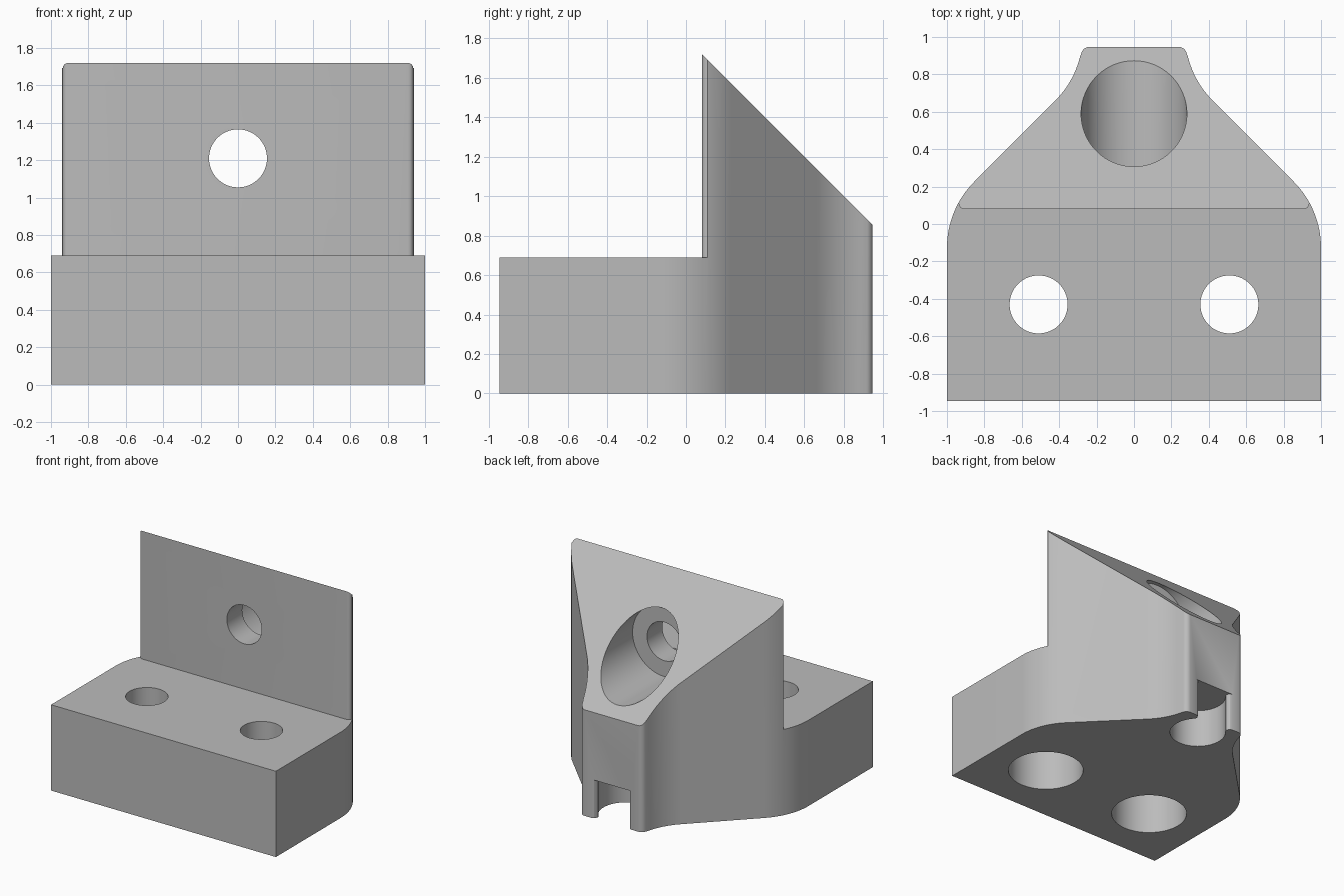
import bpy, bmesh
from math import sin, cos, pi, radians
from mathutils import Matrix, Vector

cube = bpy.data.objects.get("Cube")
if cube:
    bpy.data.objects.remove(cube, do_unlink=True)

grey = bpy.data.materials.new("plain_grey")
grey.use_nodes = True
colour = (0.5, 0.5, 0.5, 1)
grey.diffuse_color = colour
grey.node_tree.nodes["Principled BSDF"].inputs["Base Color"].default_value = colour

HALF_DEPTH = 0.947
WALL_Y = 0.08      # front of the upright wall
BASE_Z = 0.69      # top of the base block
HOLE_R, BORE_R, WALL = 0.155, 0.283, 0.195


def arc(cx, cy, r, start, end, n):
    """Points on an arc, angles in degrees."""
    return [(cx + r * cos(radians(start + (end - start) * i / n)),
             cy + r * sin(radians(start + (end - start) * i / n))) for i in range(n + 1)]


def mirrored(half):
    """Close a right-hand half outline with its mirror image."""
    return half + [(-x, y) for x, y in reversed(half)]


def make_object(name, bm):
    bmesh.ops.recalc_face_normals(bm, faces=bm.faces)
    mesh = bpy.data.meshes.new(name)
    bm.to_mesh(mesh)
    bm.free()
    obj = bpy.data.objects.new(name, mesh)
    bpy.context.collection.objects.link(obj)
    mesh.materials.append(grey)
    return obj


def prism(name, outline, z0, top):
    """Extrude a plan outline from z0 up to top(y)."""
    bm = bmesh.new()
    low = [bm.verts.new((x, y, z0)) for x, y in outline]
    high = [bm.verts.new((x, y, top(y))) for x, y in outline]
    bm.faces.new(low)
    bm.faces.new(high)
    for i in range(len(low)):
        j = (i + 1) % len(low)
        bm.faces.new((low[i], low[j], high[j], high[i]))
    return make_object(name, bm)


def cylinder(name, r, start, end):
    """Round cutter between two points."""
    a, b = Vector(start), Vector(end)
    turn = (b - a).to_track_quat('Z', 'Y').to_matrix().to_4x4()
    bm = bmesh.new()
    bmesh.ops.create_cone(bm, cap_ends=True, segments=64, radius1=r, radius2=r,
                          depth=(b - a).length,
                          matrix=Matrix.Translation((a + b) / 2) @ turn)
    return make_object(name, bm)


def cut(body, cutter):
    cutter.hide_render = True
    mod = body.modifiers.new("cut", 'BOOLEAN')
    mod.operation, mod.solver, mod.object = 'DIFFERENCE', 'EXACT', cutter
    bpy.context.view_layer.objects.active = body
    bpy.ops.object.modifier_apply(modifier=mod.name)
    bpy.data.objects.remove(cutter, do_unlink=True)


# Whole body: tapered plan with a 45 degree sloping top
half = [(1, -HALF_DEPTH)]
half += arc(0.5, -0.127, 0.5, 0, 45, 16)
half += arc(0.774, 1.014, 0.5, 225, 194, 12)
half += arc(0.238, 0.902, 0.045, 14, 90, 8)
body = prism("angle_bracket", mirrored(half), 0, lambda y: 1.8 - y)

# Step in front of the wall, with rounded wall corners
step = [(1.2, -1.2), (1.2, 0.115), (0.937, 0.108), (0.935, 0.098),
        (0.929, 0.088), (0.92, 0.082), (0.908, WALL_Y)]
cut(body, prism("step_cutter", mirrored(step), BASE_Z, lambda y: 4))

# Bolt hole through the wall, counterbored from the slope
cut(body, cylinder("wall_hole", HOLE_R, (0, -0.2, 1.21), (0, 1.2, 1.21)))
cut(body, cylinder("wall_bore", BORE_R, (0, WALL_Y + WALL, 1.21), (0, 1.5, 1.21)))

# Two bolt holes in the base, counterbored from below
for x in (-0.51, 0.51):
    cut(body, cylinder("base_hole", HOLE_R, (x, -0.43, -0.2), (x, -0.43, 1)))
    cut(body, cylinder("base_bore", BORE_R, (x, -0.43, -0.2), (x, -0.43, BASE_Z - WALL)))

# Round pocket under the back, with a flared mouth
pocket = arc(0, 0.75, 0.21, -90, 45, 24)
pocket += [(0.145, 0.91), (0.15, 0.928), (0.16, 0.941), (0.175, HALF_DEPTH), (0.175, 1.1)]
pocket = pocket[1:]
cut(body, prism("pocket_cutter", [(0, 0.54)] + mirrored(pocket), -0.2, lambda y: 0.31))

# Smooth curved walls, sharp edges
bpy.ops.object.select_all(action='DESELECT')
body.select_set(True)
bpy.context.view_layer.objects.active = body
bpy.ops.object.shade_smooth_by_angle(angle=pi / 6)
